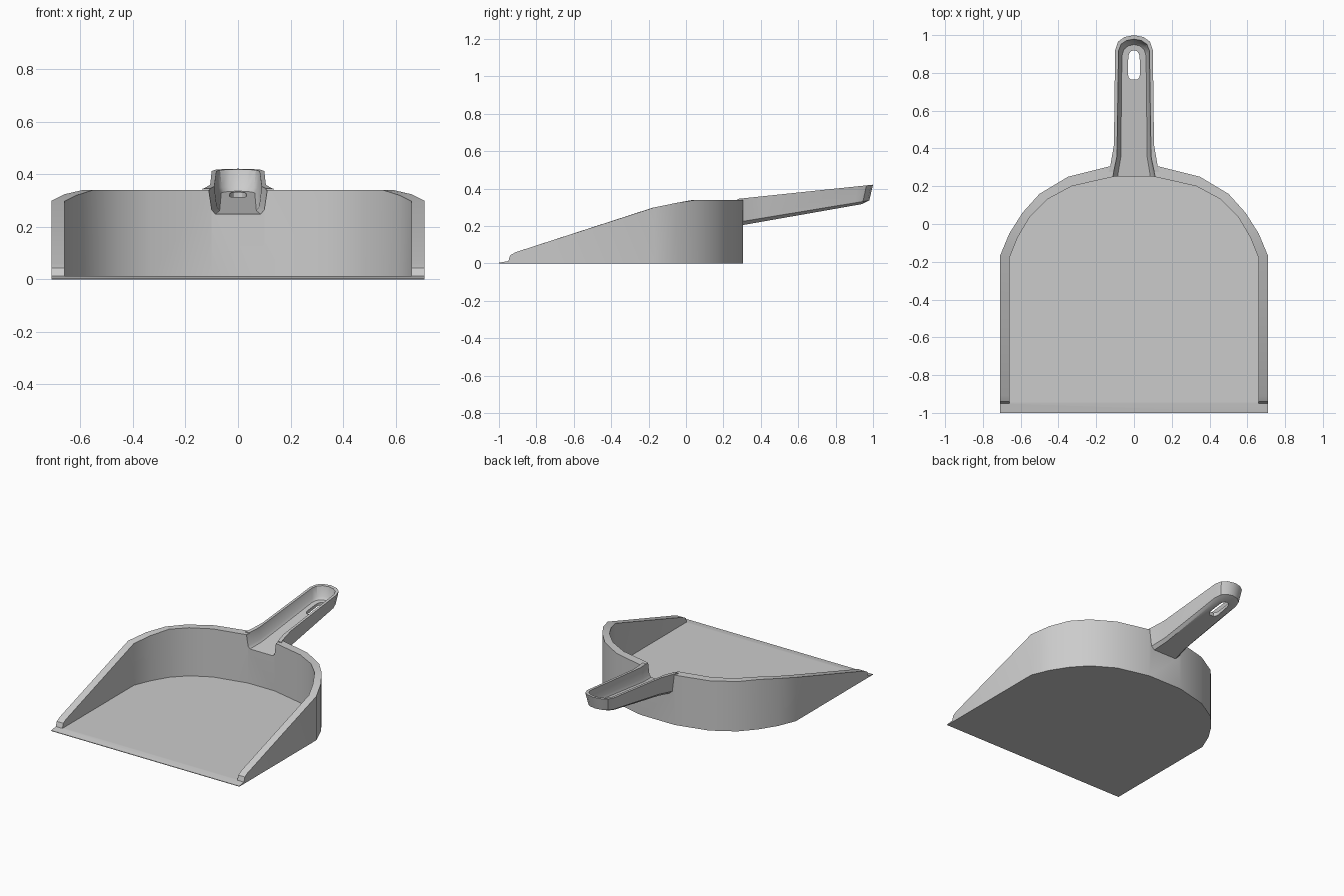
import bpy, bmesh, math

if "Cube" in bpy.data.objects:
    bpy.data.objects.remove(bpy.data.objects["Cube"])


def finish(bm, name):
    bmesh.ops.remove_doubles(bm, verts=bm.verts, dist=1e-5)
    bmesh.ops.recalc_face_normals(bm, faces=bm.faces)
    mesh = bpy.data.meshes.new(name)
    bm.to_mesh(mesh)
    bm.free()
    ob = bpy.data.objects.new(name, mesh)
    bpy.context.collection.objects.link(ob)
    return ob


def mirrored(half):
    """Right-half outline -> full outline, right to left."""
    return half + [(-x, y) for x, y in reversed(half) if x > 0]


def loft(name, half, levels):
    """Stack scaled copies of a plan outline; level = (width scale, tip y, height at y)."""
    bm = bmesh.new()
    y0, y1 = half[0][1], half[-1][1]
    rings = []
    for sw, tip, height in levels:
        pts = [(x * sw, y0 + (y - y0) * (tip - y0) / (y1 - y0)) for x, y in mirrored(half)]
        rings.append([bm.verts.new((x, y, height(y))) for x, y in pts])
    n = len(rings[0])
    for a, b in zip(rings, rings[1:]):
        for i in range(n):
            j = (i + 1) % n
            bm.faces.new((a[i], a[j], b[j], b[i]))
    bm.faces.new(rings[0])
    bm.faces.new(rings[-1])
    return finish(bm, name)


def boolean(target, other, operation):
    mod = target.modifiers.new(operation, 'BOOLEAN')
    mod.object, mod.operation, mod.solver = other, operation, 'EXACT'
    bpy.context.view_layer.objects.active = target
    bpy.ops.object.modifier_apply(modifier=mod.name)
    bpy.data.objects.remove(other)


# Pan: floor with a sloped lip and a wall that rises to the back
def rim(y):
    prof = [(-0.95, 0.012), (-0.94, 0.043), (-0.91, 0.06), (-0.18, 0.297), (0.03, 0.34), (2, 0.34)]
    for (ya, za), (yb, zb) in zip(prof, prof[1:]):
        if y <= yb:
            return za + (zb - za) * (y - ya) / (yb - ya)


outer = mirrored([(0.71, -0.95), (0.71, -0.94), (0.71, -0.91), (0.71, -0.17), (0.66, -0.05),
                  (0.59, 0.06), (0.50, 0.16), (0.35, 0.25), (0.13, 0.305)])
inner = mirrored([(0.66, -0.95), (0.66, -0.94), (0.66, -0.91), (0.66, -0.18), (0.615, -0.07),
                  (0.55, 0.04), (0.46, 0.13), (0.33, 0.20), (0.10, 0.252)])
bm = bmesh.new()
A = [bm.verts.new((x, y, 0)) for x, y in outer]
B = [bm.verts.new((x, y, rim(y))) for x, y in outer]
C = [bm.verts.new((x, y, rim(y))) for x, y in inner]
D = [bm.verts.new((x, y, 0.012)) for x, y in inner]
for p, q in ((A, B), (B, C), (C, D)):
    for i in range(len(A) - 1):
        bm.faces.new((p[i], p[i + 1], q[i + 1], q[i]))
low = [bm.verts.new((x, -1, 0)) for x in (0.71, -0.71)]
lip = [bm.verts.new((x, -1, 0.004)) for x in (0.71, -0.71)]
bm.faces.new([low[0]] + A + [low[1]])
bm.faces.new(D)
bm.faces.new((lip[0], B[0], D[0], D[-1], B[-1], lip[1]))
bm.faces.new((low[0], low[1], lip[1], lip[0]))
for k, i in ((0, 0), (1, -1)):
    bm.faces.new((low[k], A[i], B[i], lip[k]))
bmesh.ops.remove_doubles(bm, verts=bm.verts, dist=1e-5)
pan = finish(bm, "dustpan")

# Handle: tapering body with rounded underside
handle = loft("handle",
              [(0.135, 0.275), (0.125, 0.31), (0.106, 0.42), (0.10, 0.92),
               (0.085, 0.965), (0.05, 0.99), (0, 1.0)],
              [(0.70, 0.94, lambda y: 0.205 + 0.176 * (y - 0.305)),
               (0.87, 0.98, lambda y: 0.225 + 0.165 * (y - 0.305)),
               (1.00, 1.00, lambda y: 0.342 + 0.105 * (y - 0.25))])

# Channel hollowed along the handle and through the back wall
channel = loft("channel_cutter",
               [(0.118, 0.2), (0.113, 0.26), (0.092, 0.36), (0.084, 0.92),
                (0.07, 0.955), (0.04, 0.975), (0, 0.982)],
               [(0.76, 0.95, lambda y: 0.248 + 0.125 * (y - 0.25)),
                (0.88, 0.965, lambda y: 0.264 + 0.125 * (y - 0.25)),
                (1.02, 0.985, lambda y: 0.372 + 0.105 * (y - 0.25))])

# Hanging hole
hole_half = [(0.033 * math.cos(a), 0.795 + 0.035 * math.sin(a))
             for a in (math.radians(d) for d in (-60, -30, 0))]
hole_half += [(0.030 * math.cos(a), 0.885 + 0.035 * math.sin(a))
              for a in (math.radians(d) for d in (0, 30, 60, 90))]
hole_half[-1] = (0, 0.92)
hole = loft("hole_cutter", hole_half,
            [(1, 0.92, lambda y: 0.15), (1, 0.92, lambda y: 0.6)])

boolean(pan, handle, 'UNION')
boolean(pan, channel, 'DIFFERENCE')
boolean(pan, hole, 'DIFFERENCE')

bpy.ops.object.select_all(action='DESELECT')
pan.select_set(True)
bpy.context.view_layer.objects.active = pan
bpy.ops.object.shade_smooth_by_angle(angle=math.radians(32))
